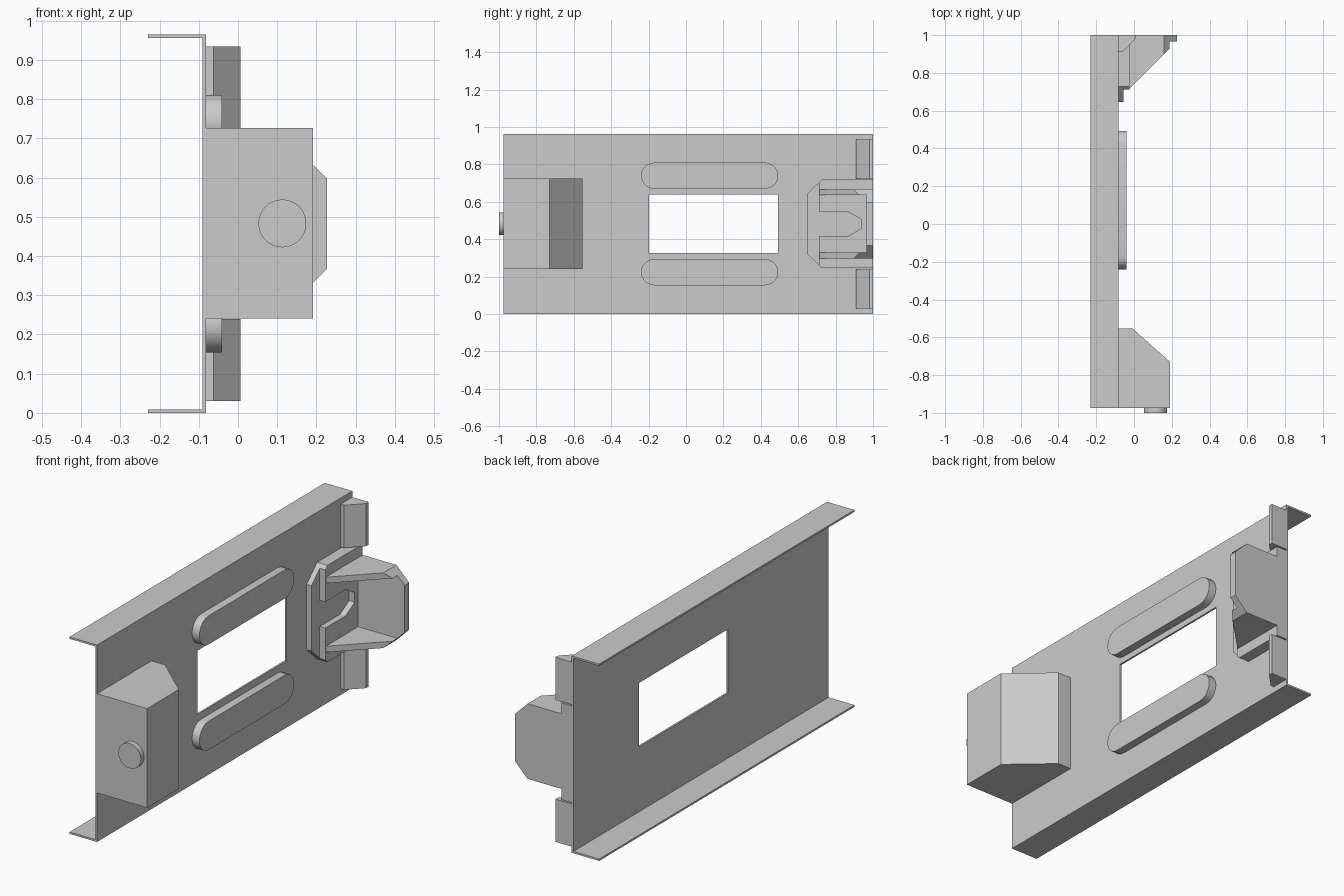
import bpy, bmesh
from math import sin, cos, pi, radians
from mathutils import Vector

if "Cube" in bpy.data.objects:
    bpy.data.objects.remove(bpy.data.objects["Cube"])

MID = 0.482   # mirror height of the whole bracket
SKIN = -0.081  # outer face of the channel web


def prism(name, axis, pts, lo, hi, cut=None, smooth=False):
    """Extrude a 2D profile along an axis: x takes (y,z), y takes (x,z), z takes (x,y)."""
    place = {'x': lambda a, b, t: (t, a, b),
             'y': lambda a, b, t: (a, t, b),
             'z': lambda a, b, t: (a, b, t)}[axis]
    bm = bmesh.new()
    face = bm.faces.new([bm.verts.new(place(a, b, lo)) for a, b in pts])
    top = bmesh.ops.extrude_face_region(bm, geom=[face])['geom']
    shift = Vector(place(0, 0, hi - lo))
    bmesh.ops.translate(bm, verts=[v for v in top if isinstance(v, bmesh.types.BMVert)], vec=shift)
    if cut:
        co, no = cut
        bmesh.ops.bisect_plane(bm, geom=bm.verts[:] + bm.edges[:] + bm.faces[:],
                               plane_co=co, plane_no=no, clear_outer=True)
        bmesh.ops.holes_fill(bm, edges=[e for e in bm.edges if e.is_boundary])
    bmesh.ops.recalc_face_normals(bm, faces=bm.faces)
    me = bpy.data.meshes.new(name)
    bm.to_mesh(me)
    bm.free()
    ob = bpy.data.objects.new(name, me)
    bpy.context.collection.objects.link(ob)
    if smooth:
        bpy.ops.object.select_all(action='DESELECT')
        ob.select_set(True)
        bpy.context.view_layer.objects.active = ob
        bpy.ops.object.shade_smooth_by_angle(angle=radians(30))
    return ob


def flip(pts):
    return [(a, 2 * MID - b) for a, b in pts]


def arc(cx, cy, r, start, end, n):
    return [(cx + r * cos(start + (end - start) * i / n),
             cy + r * sin(start + (end - start) * i / n)) for i in range(n + 1)]


# channel: thin web with two flanges, then a rectangular window
half = [(SKIN, 0), (-0.23, 0), (-0.23, 0.009), (-0.09, 0.009)]
channel = prism("channel", 'y', half + flip(half)[::-1], -0.975, 1)
cutter = prism("window_cutter", 'x', [(-0.197, 0.327), (0.492, 0.327), (0.492, 0.64), (-0.197, 0.64)], -0.2, 0.1)
cutter.hide_render = True
mod = channel.modifiers.new("window", 'BOOLEAN')
mod.operation, mod.solver, mod.object = 'DIFFERENCE', 'EXACT', cutter
bpy.context.view_layer.objects.active = channel
bpy.ops.object.modifier_apply(modifier=mod.name)
bpy.data.objects.remove(cutter)

# raised oblong bars above and below the window
bar = arc(0.423, 0.74, 0.07, -pi / 2, pi / 2, 10) + arc(-0.17, 0.74, 0.07, pi / 2, 1.5 * pi, 10)
# sloped tabs at the far end
tab = [(SKIN, 0.91), (-0.062, 0.91), (0.007, 0.98), (0.007, 1), (SKIN, 1)]
# triangular cheeks of the catch, with a chamfered outer edge
cheek = [(-0.025, 0.715), (0.225, 0.965), (-0.025, 0.965)]
for side, s in (("upper", 1), ("lower", -1)):
    z = lambda h: MID + s * h
    prism(side + "_bar", 'x', bar if s > 0 else flip(bar), SKIN, -0.041, smooth=True)
    prism(side + "_tab", 'z', tab, z(0.243), z(0.452))
    prism(side + "_cheek", 'z', cheek, z(0.154), z(0.184),
          cut=((0.158, 0, z(0.184)), (1, 0, s)))

# end block with push button
prism("end_block", 'z', [(SKIN, -0.975), (0.191, -0.975), (0.191, -0.73), (-0.008, -0.553), (SKIN, -0.553)],
      0.24, 0.726)
prism("button", 'y', arc(0.113, 0.483, 0.061, 0, 2 * pi, 32)[:-1], -1, -0.975, smooth=True)

# catch: base plate, notched pad and end wall
base = [(1, 0.245), (0.728, 0.245), (0.647, 0.322)]
prism("catch_base", 'x', base + flip(base)[::-1], SKIN, -0.055)
pad = [(1, 0.245), (0.728, 0.245), (0.711, 0.261), (0.711, 0.418), (0.868, 0.418), (0.938, 0.458)]
prism("catch_pad", 'x', pad + flip(pad)[::-1], -0.055, -0.025)
wall = [(-0.025, 0.298), (0.158, 0.298), (0.227, 0.367)]
prism("catch_end_wall", 'y', wall + flip(wall)[::-1], 0.965, 1)
